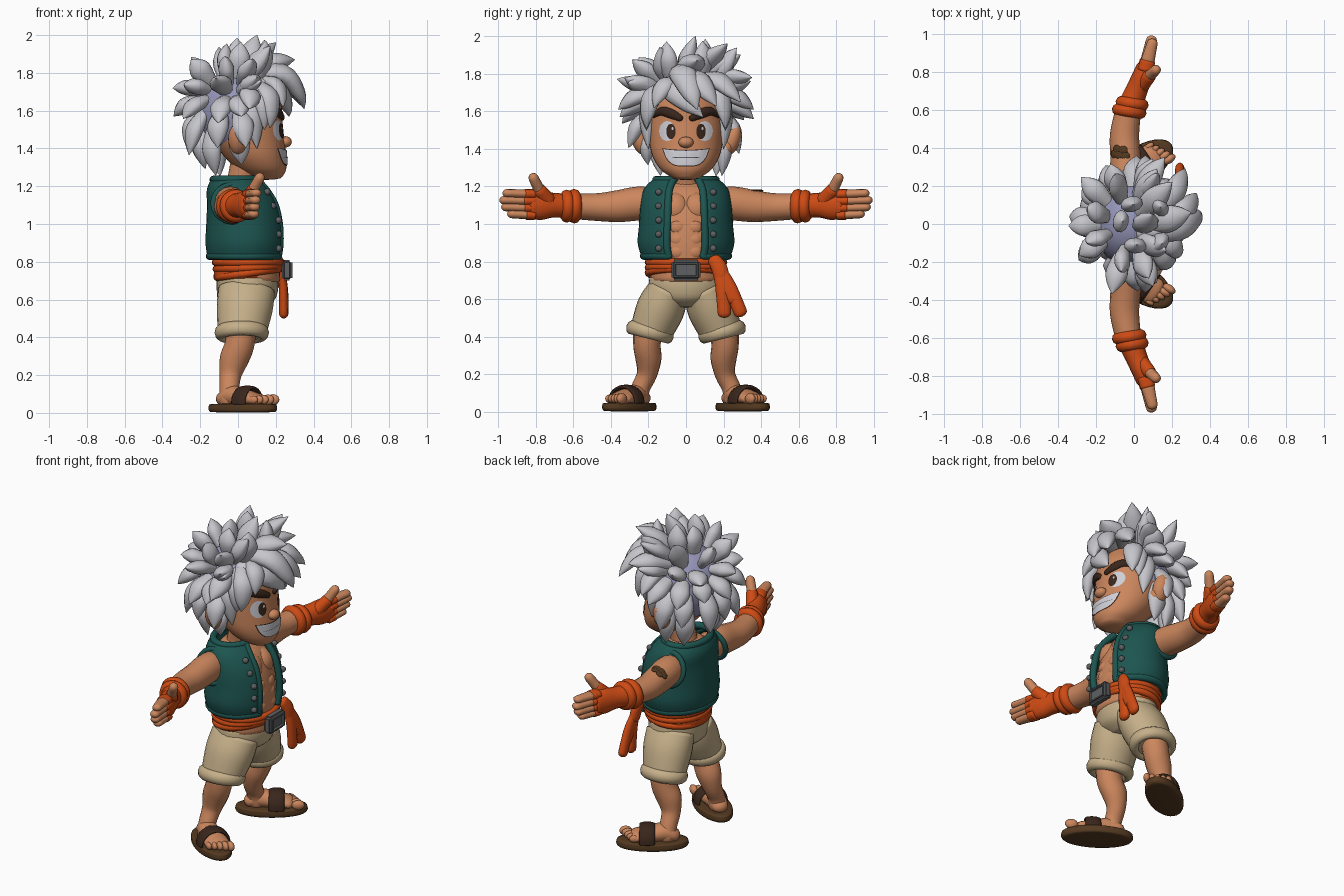
import bpy, bmesh, math, random
from mathutils import Vector, Matrix
from mathutils.bvhtree import BVHTree

random.seed(4)
cube = bpy.data.objects.get("Cube")
if cube:
    bpy.data.objects.remove(cube)


def material(name, *rgb):
    m = bpy.data.materials.new(name)
    m.use_nodes = True
    m.diffuse_color = (*rgb, 1)
    m.node_tree.nodes["Principled BSDF"].inputs["Base Color"].default_value = (*rgb, 1)
    return m


HAIR = material("silver hair", .56, .56, .6)
SCALP = material("lilac scalp", .3, .3, .48)
SKIN = material("tan skin", .6, .24, .11)
TEAL = material("teal cloth", .012, .09, .08)
ORANGE = material("orange cloth", .62, .07, .007)
SAND = material("sand cloth", .56, .43, .25)
WHITE = material("white", .62, .62, .67)
GREY = material("grey metal", .11, .115, .12)
DARK = material("dark brown", .04, .019, .011)
BROWN = material("sole brown", .09, .042, .015)
SIDES = ((1, "left"), (-1, "right"))


def add(name, verts, faces, mat, smooth=True):
    me = bpy.data.meshes.new(name)
    me.from_pydata([tuple(v) for v in verts], [], faces)
    bm = bmesh.new()
    bm.from_mesh(me)
    bmesh.ops.recalc_face_normals(bm, faces=bm.faces)
    bm.to_mesh(me)
    bm.free()
    me.materials.append(mat)
    if smooth:
        me.shade_smooth()
    ob = bpy.data.objects.new(name, me)
    bpy.context.collection.objects.link(ob)
    return ob


def spline(pts, res):
    """Smooth rows of numbers with a Catmull-Rom curve."""
    out = []
    for i in range(len(pts) - 1):
        p0, p1, p2, p3 = (pts[max(0, min(len(pts) - 1, i + k))] for k in (-1, 0, 1, 2))
        for j in range(res):
            t = j / res
            out.append([b + t * (c - a) / 2 + t * t * (a - 2.5 * b + 2 * c - d / 2)
                        + t ** 3 * (1.5 * (b - c) + (d - a) / 2)
                        for a, b, c, d in zip(p0, p1, p2, p3)])
    return out + [list(pts[-1])]


def tube(name, pts, mat, ref=(0, 0, 1), axis=None, n=16, res=4, cap=1.0, gap=None):
    """Loft ellipses (x, y, z, radius along ref, other radius) along a path."""
    rows = [(Vector(r[:3]), r[3], r[4]) for r in spline(pts, res)]
    rings = []
    for i, (c, a, b) in enumerate(rows):
        t = Vector(axis) if axis else rows[min(i + 1, len(rows) - 1)][0] - rows[max(i - 1, 0)][0]
        rings.append((c, t.normalized(), a, b))
    if gap is None:
        def rounded(ring, sign):
            c, t, a, b = ring
            return [(c + t * sign * cap * min(a, b) * math.sin(k), t, a * math.cos(k), b * math.cos(k))
                    for k in (.5, 1, 1.4)]
        rings = rounded(rings[0], -1)[::-1] + rings + rounded(rings[-1], 1)
    verts, faces = [], []
    start, span = (0, math.tau / n) if gap is None else (gap, (math.tau - 2 * gap) / (n - 1))
    for c, t, a, b in rings:
        u = (Vector(ref) - t * t.dot(Vector(ref))).normalized()
        w = t.cross(u)
        verts += [c + u * a * math.cos(start + span * k) + w * b * math.sin(start + span * k)
                  for k in range(n)]
    for i in range(len(rings) - 1):
        for k in range(n if gap is None else n - 1):
            m = (k + 1) % n
            faces.append((i * n + k, i * n + m, i * n + n + m, i * n + n + k))
    if gap is None:
        faces += [tuple(range(n)), tuple(range(len(verts) - n, len(verts)))]
    return add(name, verts, faces, mat)


def body(name, rows, mat, **kw):
    """Loft of level rings given as (height, centre x, depth, width)."""
    return tube(name, [(cx, 0, z, rx, ry) for z, cx, rx, ry in rows], mat,
                ref=(1, 0, 0), axis=(0, 0, 1), n=40, **kw)


def blob(name, loc, size, mat, rot=None):
    bm = bmesh.new()
    bmesh.ops.create_uvsphere(bm, u_segments=20, v_segments=12, radius=1)
    mtx = Matrix.Translation(loc) @ (rot or Matrix()) @ Matrix.Diagonal((*size, 1))
    add(name, [mtx @ v.co for v in bm.verts], [[v.index for v in f.verts] for f in bm.faces], mat)
    bm.free()


def hoop(name, c, rx, ry, r, mat, normal=(0, 0, 1), tall=1):
    """Closed roll of cloth around an ellipse."""
    q = Vector((0, 0, 1)).rotation_difference(Vector(normal)).to_matrix()
    pts = [Vector((rx * math.cos(k * math.tau / 32), ry * math.sin(k * math.tau / 32), 0)) for k in range(32)]
    verts = [Vector(c) + q @ (p + p.normalized() * r * math.cos(j * math.tau / 10)
                              + Vector((0, 0, r * tall * math.sin(j * math.tau / 10))))
             for p in pts for j in range(10)]
    faces = [(i * 10 + j, i * 10 + (j + 1) % 10, (i + 1) % 32 * 10 + (j + 1) % 10, (i + 1) % 32 * 10 + j)
             for i in range(32) for j in range(10)]
    add(name, verts, faces, mat)


# Head, ears, nose
head = body("head", [(1.25, .15, .085, .08), (1.29, .125, .13, .135), (1.36, .09, .165, .178),
                     (1.45, .055, .19, .197), (1.55, .04, .195, .2), (1.65, .035, .19, .19),
                     (1.74, .03, .14, .14)], SKIN, cap=.2)
tube("neck", [(0, 0, 1.12, .09, .09), (.015, 0, 1.22, .075, .08), (.04, 0, 1.32, .08, .09)], SKIN, ref=(1, 0, 0))
blob("nose", (.25, 0, 1.435), (.035, .04, .03), SKIN)
for s, side in SIDES:
    blob(side + "_ear", (0, s * .245, 1.45), (.052, .045, .085), SKIN, Matrix.Rotation(s * -.3, 4, "X"))
    blob(side + "_ear_lobe", (.02, s * .215, 1.41), (.035, .035, .04), SKIN)

# Painted face plates that hug the head
tree = BVHTree.FromPolygons([v.co for v in head.data.vertices], [p.vertices[:] for p in head.data.polygons])


def plate(name, outline, mat, lift):
    cy, cz = (sum(p[k] for p in outline) / len(outline) for k in (0, 1))
    n, verts, faces = len(outline), [], []
    for ring in range(1, 7):
        for y, z in outline:
            f = ring / 6
            hit = tree.ray_cast(Vector((1, cy + (y - cy) * f, cz + (z - cz) * f)), Vector((-1, 0, 0)))[0]
            verts.append(hit + Vector((lift, 0, 0)))
    for r in range(5):
        faces += [(r * n + k, r * n + (k + 1) % n, r * n + n + (k + 1) % n, r * n + n + k) for k in range(n)]
    add(name, verts, faces + [tuple(range(n))], mat)


def oval(y, z, ry, rz):
    return [(y + ry * math.cos(k * math.tau / 24), z + rz * math.sin(k * math.tau / 24)) for k in range(24)]


def grin(w, top, low):
    ys = [w * (k / 8 - 1) for k in range(17)]
    return ([(y, top + .01 * (y / w) ** 2) for y in ys]
            + [(y, low + (top - low) * (y / w) ** 4) for y in ys[-2:0:-1]])


plate("mouth_rim", grin(.127, 1.394, 1.306), DARK, .003)
plate("teeth", grin(.122, 1.39, 1.311), WHITE, .006)
plate("teeth_line", oval(0, 1.354, .095, .002), GREY, .008)
for s, side in SIDES:
    plate(side + "_eye_white", oval(s * .1, 1.495, .043, .053), WHITE, .003)
    plate(side + "_iris", oval(s * .08, 1.493, .025, .041), DARK, .006)
    plate(side + "_eye_glint", oval(s * .08 + .008, 1.508, .006, .008), WHITE, .008)
    brow = []
    for y, z, r in ((.032, 1.564, .018), (.08, 1.587, .026), (.13, 1.6, .023), (.17, 1.575, .01)):
        hit = tree.ray_cast(Vector((1, s * y, z)), Vector((-1, 0, 0)))[0]
        brow.append((hit.x, s * y, z, r, .016))
    tube(side + "_eyebrow", brow, DARK)

# Hair: scalp cap and long pointed locks
centre = Vector((-.01, 0, 1.59))
blob("scalp", centre, (.215, .22, .22), SCALP)


def lock(name, base, tip, r, push):
    base, tip = Vector(base), Vector(tip)
    pts = []
    for f, k, p in ((0, .6, 0), (.35, 1, 1), (.68, .7, .7), (1, .04, 0)):
        c = base.lerp(tip, f)
        pts.append((*(c + (c - centre).normalized() * push * p), r * k * .7, r * k))
    tube(name, pts, HAIR, ref=(base + tip) / 2 - centre, n=10)


# rows: tip height, tip reach, base height, count, half spread in degrees, centre x
for row, (zt, reach, zb, count, spread, cx) in enumerate((
        (1.29, .2, 1.52, 6, 86, 0), (1.4, .3, 1.6, 7, 90, 0), (1.56, .375, 1.66, 7, 96, 0),
        (1.74, .375, 1.7, 7, 102, 0), (1.9, .29, 1.74, 6, 110, 0), (1.99, .13, 1.77, 5, 130, .05))):
    for k in range(count):
        az = math.pi + math.radians(spread) * (2 * k / (count - 1) - 1) + random.uniform(-.13, .13)
        rad = .185 * math.sqrt(1 - ((zb - 1.59) / .22) ** 2)
        d = Vector((math.cos(az), math.sin(az), 0))
        base = Vector((cx - .01, 0, zb)) + d * rad
        tip = Vector((cx + .01, 0, zt + random.uniform(-.04, .04))) + d * reach * random.uniform(.9, 1.04)
        lock(f"hair_row_{row + 1}_lock_{k + 1}", base, tip, .06, .03)

for k, (base, tip, r, push) in enumerate((
        ((.1, -.12, 1.74), (.27, .09, 1.57), .066, .06), ((.12, -.02, 1.78), (.33, .16, 1.63), .066, .07),
        ((.1, .04, 1.77), (.27, .29, 1.65), .062, .07), ((.08, .1, 1.74), (.19, .21, 1.51), .06, .06),
        ((.1, -.1, 1.74), (.17, -.21, 1.51), .062, .06), ((.12, -.05, 1.76), (.24, -.17, 1.62), .055, .05),
        ((.04, -.05, 1.79), (.35, .06, 1.61), .072, .11), ((.03, .05, 1.78), (.2, .22, 1.96), .066, .03),
        ((.05, 0, 1.77), (.3, .06, 1.87), .075, .05), ((.03, -.08, 1.75), (.17, -.14, 1.94), .066, .03),
        ((.01, .11, 1.73), (.16, .35, 1.78), .062, .05), ((.01, -.13, 1.7), (.12, -.31, 1.75), .062, .04),
        ((.03, -.02, 1.77), (.1, .05, 2), .068, .02), ((.02, .09, 1.75), (.12, .29, 1.9), .062, .04))):
    lock(f"front_lock_{k + 1}", base, tip, r, push)
for s, side in SIDES:
    lock(side + "_sideburn", (.05, s * .17, 1.69), (.1, s * .2, 1.4), .052, .03)
    lock(side + "_temple_lock", (.09, s * .14, 1.72), (.14, s * .21, 1.5), .054, .04)
    lock(side + "_upper_temple_lock", (.05, s * .15, 1.7), (.06, s * .36, 1.61), .06, .04)

# Torso with chest and stomach muscles
body("torso", [(.7, .056, .167, .19), (.8, .052, .168, .195), (.9, .045, .175, .21), (1.05, .03, .165, .2),
               (1.15, .01, .14, .18), (1.21, 0, .09, .11)], SKIN, cap=.2)
for s, side in SIDES:
    blob(side + "_chest", (.11, s * .055, 1.08), (.085, .085, .09), SKIN)
    for k in range(3):
        blob(f"{side}_stomach_{k + 1}", (.19 - .005 * k, s * .044, .85 + .065 * k), (.034, .048, .042), SKIN)

# Open vest with piping and buttons
VEST = [(.83, .04, .19, .225), (.9, .04, .2, .245), (1, .04, .196, .237), (1.1, .03, .182, .23),
        (1.18, .005, .158, .213), (1.235, -.01, .12, .16)]
GAP = .43
vest = body("vest", VEST, TEAL, gap=GAP)
mod = vest.modifiers.new("thickness", "SOLIDIFY")
mod.thickness, mod.offset = .025, 0
for s, side in SIDES:
    edge = [(cx + rx * math.cos(GAP), s * ry * math.sin(GAP), z, .02, .02) for z, cx, rx, ry in VEST]
    tube(side + "_vest_edge", edge, TEAL, ref=(1, 0, 0), n=10)
    hoop(side + "_armhole", (-.03, s * .212, 1.11), .1, .1, .016, TEAL, normal=(0, s, .25))
    for k in range(5):
        blob(f"{side}_button_{k + 1}", (.215 - .06 * max(0, k - 2) / 2, s * .145, .87 + .075 * k),
             (.018, .018, .018), GREY)
for name, (z, cx, rx, ry), r in (("vest_hem", VEST[0], .021), ("vest_collar", VEST[-1], .021)):
    arc = [GAP + (math.tau - 2 * GAP) * k / 16 for k in range(17)]
    tube(name, [(cx + rx * math.cos(a), ry * math.sin(a), z, r, r) for a in arc], TEAL, n=10, res=2)

# Belt sash, buckle and hanging ends
body("sash", [(.715, .036, .165, .2), (.8, .042, .168, .2)], ORANGE, cap=.1)
for k, (z, tilt) in enumerate(((.74, -.14), (.768, -.04), (.797, 0))):
    hoop(f"sash_fold_{k + 1}", (.055, 0, z), .166 + .004 * k, .2, .02, ORANGE, normal=(tilt, 0, 1))
bm = bmesh.new()
bmesh.ops.create_cube(bm, size=1, matrix=Matrix.Translation((.26, 0, .755)) @ Matrix.Diagonal((.055, .155, .11, 1)))
bmesh.ops.bevel(bm, geom=bm.edges[:], offset=.014, segments=3, affect="EDGES")
front = max(bm.faces, key=lambda f: f.calc_center_median().x)
bmesh.ops.inset_region(bm, faces=[front], thickness=.012, depth=0)
bmesh.ops.inset_region(bm, faces=[front], thickness=.004, depth=-.012)
bm.verts.index_update()
add("buckle", [v.co.copy() for v in bm.verts], [[v.index for v in f.verts] for f in bm.faces], GREY, False)
bm.free()
tube("sash_knot", [(.215, .15, .81, .022, .035), (.225, .175, .77, .026, .042), (.23, .19, .72, .026, .042)],
     ORANGE, ref=(1, 0, 0))
for k, (y, z) in enumerate(((.205, .525), (.29, .53), (.25, .6))):
    tube(f"sash_end_{k + 1}", [(.228, .18, .75, .02, .036), (.24, (y + .18) / 2, .66, .024, .036),
                               (.242, y, z, .025, .036)], ORANGE, ref=(1, 0, 0), n=12)

# Shorts
body("shorts_hips", [(.56, .04, .1, .1), (.6, .045, .15, .17), (.66, .05, .163, .198), (.715, .05, .163, .194)],
     SAND, cap=.05)

for s, side in SIDES:
    tube(side + "_shorts_leg", [(.045, s * .09, .65, .15, .11), (.035, s * .135, .55, .148, .128),
                                (.02, s * .19, .42, .128, .112)], SAND, ref=(1, 0, 0), n=24, cap=.1)
    hoop(side + "_shorts_cuff", (.02, s * .192, .425), .114, .1, .03, SAND, normal=(0, s * -.25, 1), tall=1.3)

    # Leg
    tube(side + "_leg", [(.02, s * .2, .46, .08, .08), (.008, s * .208, .36, .078, .073),
                         (-.022, s * .2, .28, .076, .069), (-.04, s * .208, .2, .058, .054),
                         (-.045, s * .24, .13, .052, .05), (-.045, s * .255, .07, .055, .055)],
         SKIN, ref=(1, 0, 0))

    # Foot and sandal, laid out along the outward-turned foot
    turn = Matrix.Translation((.025, s * .302, 0)) @ Matrix.Rotation(s * .6, 4, "Z")
    along_foot = turn.to_3x3() @ Vector((1, 0, 0))

    def on_foot(along, across, z, *radii):
        return (*(turn @ Vector((along, s * across, z))), *radii)

    tube(side + "_sole", [on_foot(0, 0, z, r, r * .48) for z, r in ((.006, .2), (.02, .21), (.045, .206))],
         BROWN, ref=along_foot, axis=(0, 0, 1), n=32, cap=.05)
    tube(side + "_foot", [on_foot(-.12, 0, .075, .04, .05), on_foot(-.07, 0, .09, .055, .058),
                          on_foot(.02, 0, .08, .045, .07), on_foot(.1, 0, .068, .033, .074)], SKIN)
    for k in range(5):
        r = .029 - .002 * k
        blob(f"{side}_toe_{k + 1}", on_foot(.155 - .012 * k, -.058 + .029 * k, .07), (r * 1.3, r * .75, r), SKIN,
             Matrix.Rotation(s * .6, 4, "Z"))
    strap = []
    for k in range(9):
        a = math.pi * k / 8
        strap.append(on_foot(.03, -.087 * math.cos(a), .045 + .088 * math.sin(a), .046, .012))
    tube(side + "_sandal_strap", strap, DARK, ref=along_foot, n=12, cap=.2)

    # Arm, wrist wrap and glove
    tube(side + "_arm", [(-.03, s * .14, 1.1, .08, .08), (-.04, s * .24, 1.11, .09, .085),
                         (-.045, s * .36, 1.095, .085, .08), (-.05, s * .47, 1.09, .074, .077),
                         (-.03, s * .6, 1.095, .068, .068)], SKIN)
    for k, (y, r) in enumerate(((.595, .06), (.635, .056))):
        hoop(f"{side}_wrist_roll_{k + 1}", (-.025 + .015 * k, s * y, 1.095), r, r, .032, ORANGE,
             normal=(.15, s, 0))
    tube(side + "_glove", [(-.03, s * .6, 1.095, .068, .068), (.012, s * .7, 1.1, .065, .058),
                           (.04, s * .77, 1.1, .078, .054), (.06, s * .83, 1.1, .072, .046)], ORANGE, cap=.4)
    for k, reach in enumerate((.93, .962, .972, .955)):
        z = 1.047 + .037 * k
        root, tip = (.06, s * .81, z), (.085 + .004 * k, s * reach, z + .006)
        mid = Vector(root).lerp(Vector(tip), .33)
        tube(f"{side}_finger_{k + 1}", [(*mid, .024, .036), (*tip, .022, .028)], SKIN, n=12)
        tube(f"{side}_finger_sleeve_{k + 1}", [(*root, .027, .042), (*mid, .027, .04)], ORANGE, n=12, cap=.3)
    tube(side + "_thumb_sleeve", [(.04, s * .73, 1.12, .04, .042), (.085, s * .785, 1.185, .034, .036)],
         ORANGE, ref=(1, 0, 0), n=12, cap=.3)
    tube(side + "_thumb", [(.08, s * .78, 1.18, .03, .03), (.115, s * .812, 1.245, .027, .027)],
         SKIN, ref=(1, 0, 0), n=12)

# Arm mark on the left shoulder
for k, (y, a) in enumerate(((.36, 0), (.39, .15), (.365, .45), (.395, .6), (.37, .85))):
    spot = (-.045 - .081 * math.sin(a), y, 1.094 + .084 * math.cos(a))
    blob(f"arm_mark_{k + 1}", spot, (.024, .022, .007), BROWN, Matrix.Rotation(-a, 4, "Y"))
